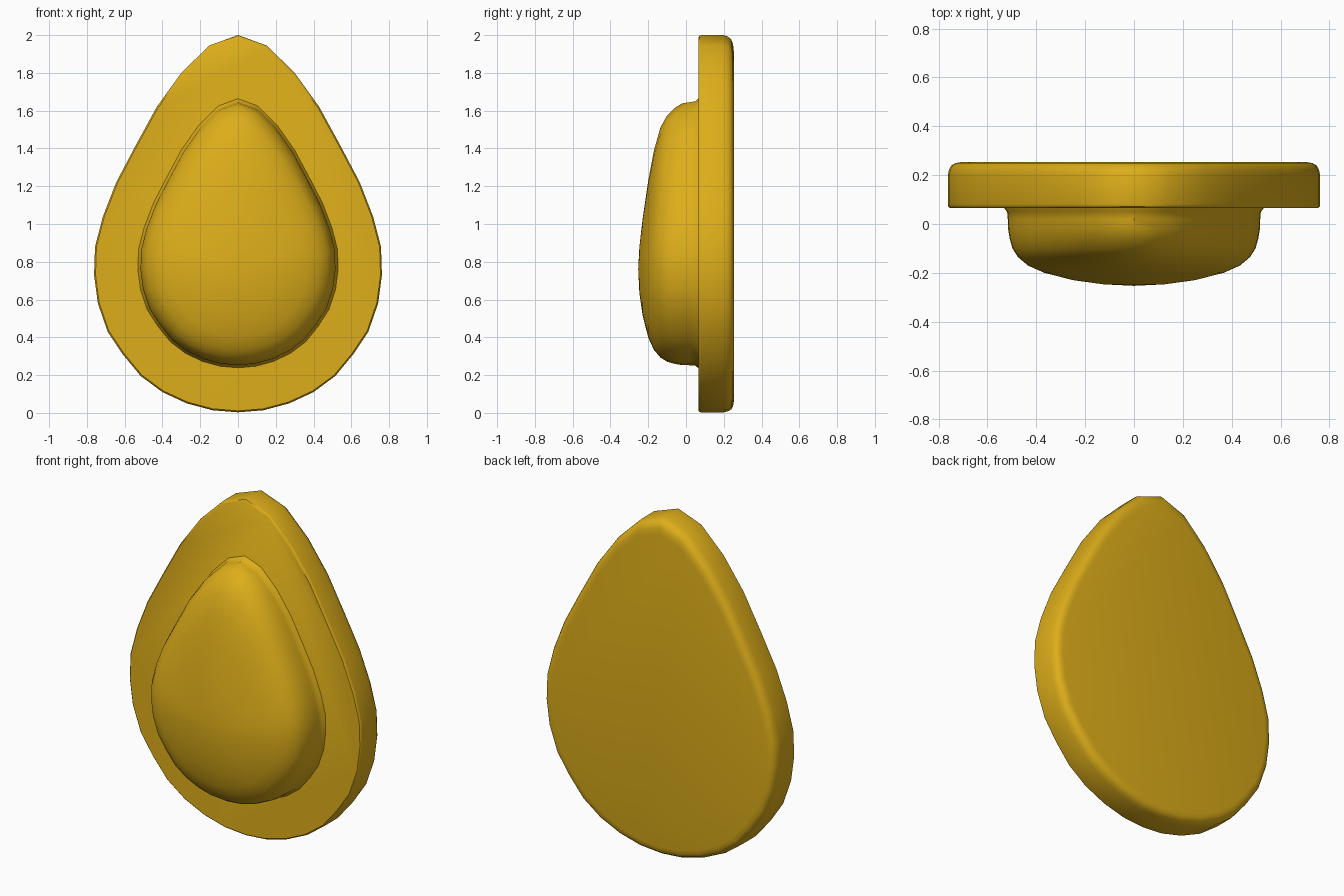
import bpy, bmesh

if "Cube" in bpy.data.objects:
    bpy.data.objects.remove(bpy.data.objects["Cube"])

# right half of the egg outline (x, z), top to bottom
HALF = [(0, 2), (.152, 1.945), (.30, 1.80), (.43, 1.62), (.545, 1.41), (.645, 1.22),
        (.715, 1.04), (.757, .88), (.762, .73), (.742, .58), (.69, .43), (.61, .31),
        (.515, .195), (.40, .11), (.27, .05), (.135, .014), (0, .003)]
OUTLINE = HALF + [(-x, z) for x, z in HALF[-2:0:-1]]

gold = bpy.data.materials.new("gold")
gold.diffuse_color = (.72, .42, .01, 1)
gold.use_nodes = True
gold.node_tree.nodes["Principled BSDF"].inputs["Base Color"].default_value = gold.diffuse_color


def loft(name, outline, cz, profile, tip=None):
    """Stack copies of the outline along y; profile rows are (y, scale, scale above cz)."""
    bm = bmesh.new()
    rings = []
    for y, s, up in profile:
        rings.append([bm.verts.new((x * s, y, cz + (z - cz) * (up if z > cz else s)))
                      for x, z in outline])
    n = len(outline)
    for a, b in zip(rings, rings[1:]):
        for i in range(n):
            bm.faces.new((a[i], a[(i + 1) % n], b[(i + 1) % n], b[i]))
    bm.faces.new(rings[0])
    if tip is None:
        bm.faces.new(rings[-1])
    else:
        t = bm.verts.new((0, tip, cz))
        for i in range(n):
            bm.faces.new((rings[-1][i], rings[-1][(i + 1) % n], t))
    bmesh.ops.recalc_face_normals(bm, faces=bm.faces)
    me = bpy.data.meshes.new(name)
    bm.to_mesh(me)
    bm.free()
    me.materials.append(gold)
    ob = bpy.data.objects.new(name, me)
    bpy.context.collection.objects.link(ob)
    bpy.ops.object.select_all(action='DESELECT')
    ob.select_set(True)
    bpy.context.view_layer.objects.active = ob
    bpy.ops.object.shade_smooth_by_angle(angle=.7)
    return ob


# backing plate with a rounded rear edge
plate = [(.066, .99), (.072, .998), (.08, 1), (.20, 1), (.223, .993),
         (.24, .98), (.249, .96), (.253, .93)]
loft("backing_plate", OUTLINE, .8, [(y, s, s) for y, s in plate])

# domed centre with a small flare where it meets the plate
inner = [(x * .678, .25 + z * .6975) for x, z in OUTLINE]
dome = [(.08, 1.03, 1.025), (.062, 1.025, 1.02), (.05, 1.005, 1.005), (.02, 1, 1),
        (-.02, .998, .993), (-.06, .985, .965), (-.10, .963, .92), (-.135, .92, .85),
        (-.17, .84, .71), (-.20, .71, .53), (-.23, .48, .30), (-.247, .24, .13)]
loft("domed_centre", inner, .76, dome, tip=-.253)
